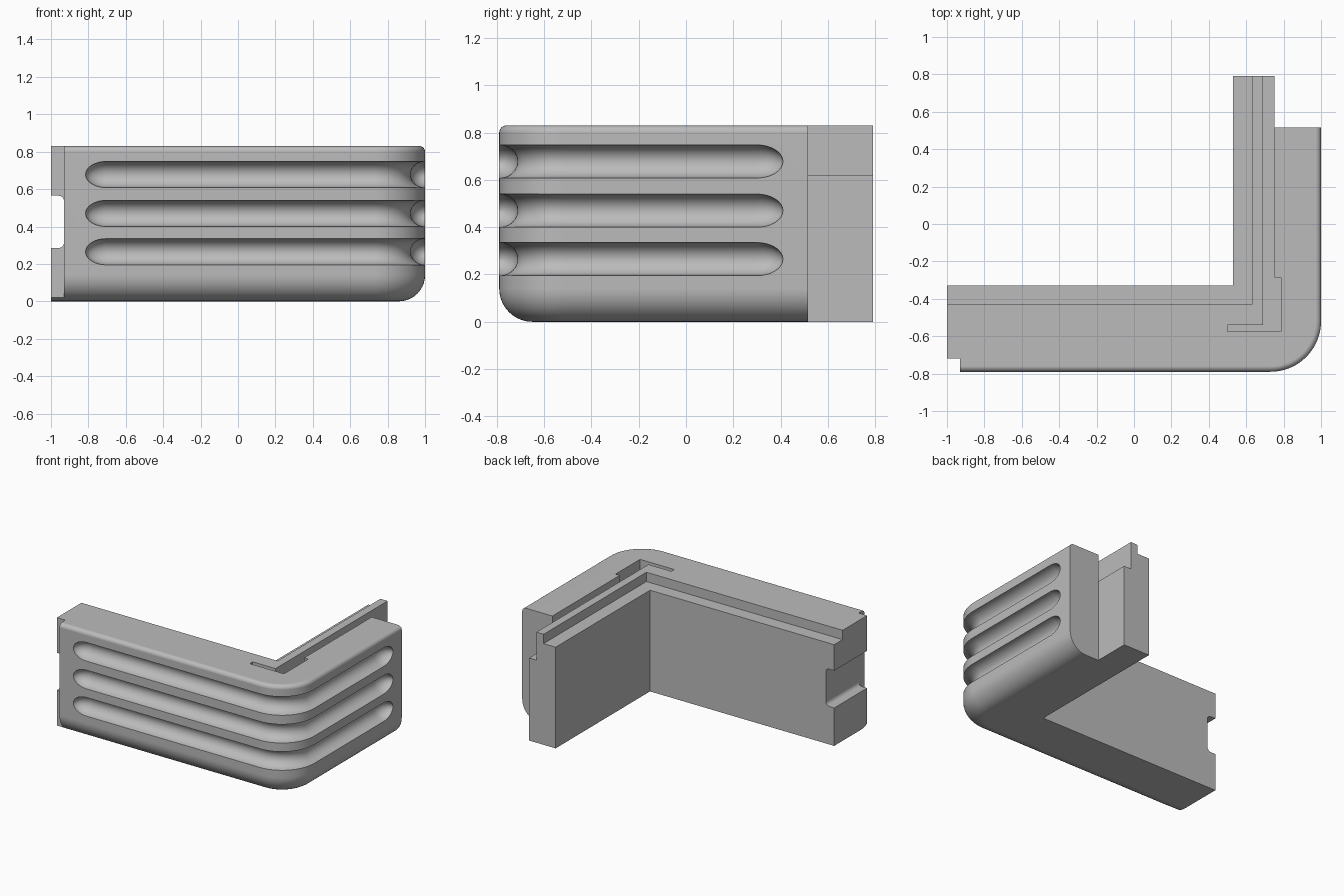
import bpy, bmesh
from math import sin, cos, pi

cube = bpy.data.objects.get("Cube")
if cube:
    bpy.data.objects.remove(cube, do_unlink=True)

grey = bpy.data.materials.new("plain grey")
grey.use_nodes = True
grey.diffuse_color = (0.5, 0.5, 0.5, 1)
grey.node_tree.nodes["Principled BSDF"].inputs["Base Color"].default_value = (0.5, 0.5, 0.5, 1)

OUT_X, FRONT_Y, BACK_Y = 1.0, -0.79, 0.79
CORNER, HEIGHT = 0.27, 0.83
CX, CY = OUT_X - CORNER, FRONT_Y + CORNER


def loft(name, rings):
    """Skin a list of equal closed rings and cap both ends."""
    bm = bmesh.new()
    loops = [[bm.verts.new(p) for p in ring] for ring in rings]
    for a, b in zip(loops, loops[1:]):
        for i in range(len(a)):
            j = (i + 1) % len(a)
            bm.faces.new((a[i], a[j], b[j], b[i]))
    bm.faces.new(loops[0])
    bm.faces.new(loops[-1])
    bmesh.ops.recalc_face_normals(bm, faces=bm.faces)
    mesh = bpy.data.meshes.new(name)
    bm.to_mesh(mesh)
    bm.free()
    obj = bpy.data.objects.new(name, mesh)
    bpy.context.collection.objects.link(obj)
    mesh.materials.append(grey)
    return obj


def box(name, x0, x1, y0, y1, z0, z1):
    return loft(name, [[(x0, y0, z), (x1, y0, z), (x1, y1, z), (x0, y1, z)] for z in (z0, z1)])


def cut(target, cutter):
    cutter.hide_render = True
    mod = target.modifiers.new("cut", "BOOLEAN")
    mod.operation = "DIFFERENCE"
    mod.solver = "EXACT"
    mod.object = cutter
    bpy.context.view_layer.objects.active = target
    bpy.ops.object.modifier_apply(modifier=mod.name)
    bpy.data.objects.remove(cutter, do_unlink=True)


# L-shaped body: stacked outlines, inset at the rounded bottom and top edges
def outline(inset, z):
    r = CORNER - inset
    pts = [(-1, -0.33), (-1, FRONT_Y + inset)]
    pts += [(CX + r * sin(a), CY - r * cos(a)) for a in (pi / 2 * i / 16 for i in range(17))]
    pts += [(OUT_X - inset, BACK_Y), (0.53, BACK_Y), (0.53, -0.33)]
    return [(x, y, z) for x, y in pts]


levels = []
LOW, TOP = 0.14, 0.03
for i in range(11):
    a = pi / 2 * i / 10
    levels.append(outline(LOW * (1 - sin(a)), LOW * (1 - cos(a))))
for i in range(7):
    a = pi / 2 * i / 6
    levels.append(outline(TOP * (1 - cos(a)), HEIGHT - TOP * (1 - sin(a))))
body = loft("corner_body", levels)

# Tongue at the back, inner ledge, long slot and corner slot
cut(body, box("tongue_cutter", 0.75, 1.2, 0.515, 0.9, -0.1, 1))
cut(body, box("ledge_cutter", -1.1, 0.63, -0.43, 0.9, 0.76, 1))
cut(body, box("slot_cutter", 0.69, 0.75, -0.54, 0.9, 0.62, 1))
cut(body, box("corner_slot_front", 0.5, 0.785, -0.575, -0.54, 0.62, 1))
cut(body, box("corner_slot_side", 0.72, 0.785, -0.575, -0.285, 0.62, 1))

# Stepped left end with a round-cornered notch
cut(body, box("end_step_cutter", -1.1, -0.93, -0.9, -0.72, -0.1, 1))
R = 0.03
profile = [(-1.1, 0.285)]
profile += [(-0.93 - R + R * sin(a), 0.285 + R - R * cos(a)) for a in (pi / 2 * i / 6 for i in range(7))]
profile += [(x, 0.85 - z) for x, z in reversed(profile)]
cut(body, loft("end_notch_cutter", [[(x, y, z) for x, z in profile] for y in (-0.9, -0.2)]))


# Three round grooves that wrap the outer corner and taper at their ends
def groove(zc, radius=0.07, depth=0.078, taper=0.11, ends=8, bend=16):
    path = []                      # x, y, outward normal, scale
    for i in range(ends):
        a = pi / 2 * (i + 0.15) / ends
        path.append((-0.705 - taper * cos(a), FRONT_Y, 0, -1, sin(a)))
    path.append((-0.705, FRONT_Y, 0, -1, 1))
    for i in range(bend + 1):
        a = pi / 2 * i / bend
        path.append((CX + CORNER * sin(a), CY - CORNER * cos(a), sin(a), -cos(a), 1))
    path.append((OUT_X, 0.30, 1, 0, 1))
    for i in reversed(range(ends)):
        a = pi / 2 * (i + 0.15) / ends
        path.append((OUT_X, 0.30 + taper * cos(a), 1, 0, sin(a)))
    rings = []
    for x, y, nx, ny, s in path:
        ring = []
        for k in range(24):
            t = 2 * pi * k / 24
            d = depth * s * cos(t)
            ring.append((x + nx * d, y + ny * d, zc + radius * s * sin(t)))
        rings.append(ring)
    return loft("groove_cutter", rings)


for zc in (0.265, 0.47, 0.678):
    cut(body, groove(zc))

# Smooth rounds, crisp edges
bpy.ops.object.select_all(action="DESELECT")
body.select_set(True)
bpy.context.view_layer.objects.active = body
bpy.ops.object.shade_smooth_by_angle(angle=pi / 6)
weighted = body.modifiers.new("even_shading", "WEIGHTED_NORMAL")
weighted.keep_sharp = True
